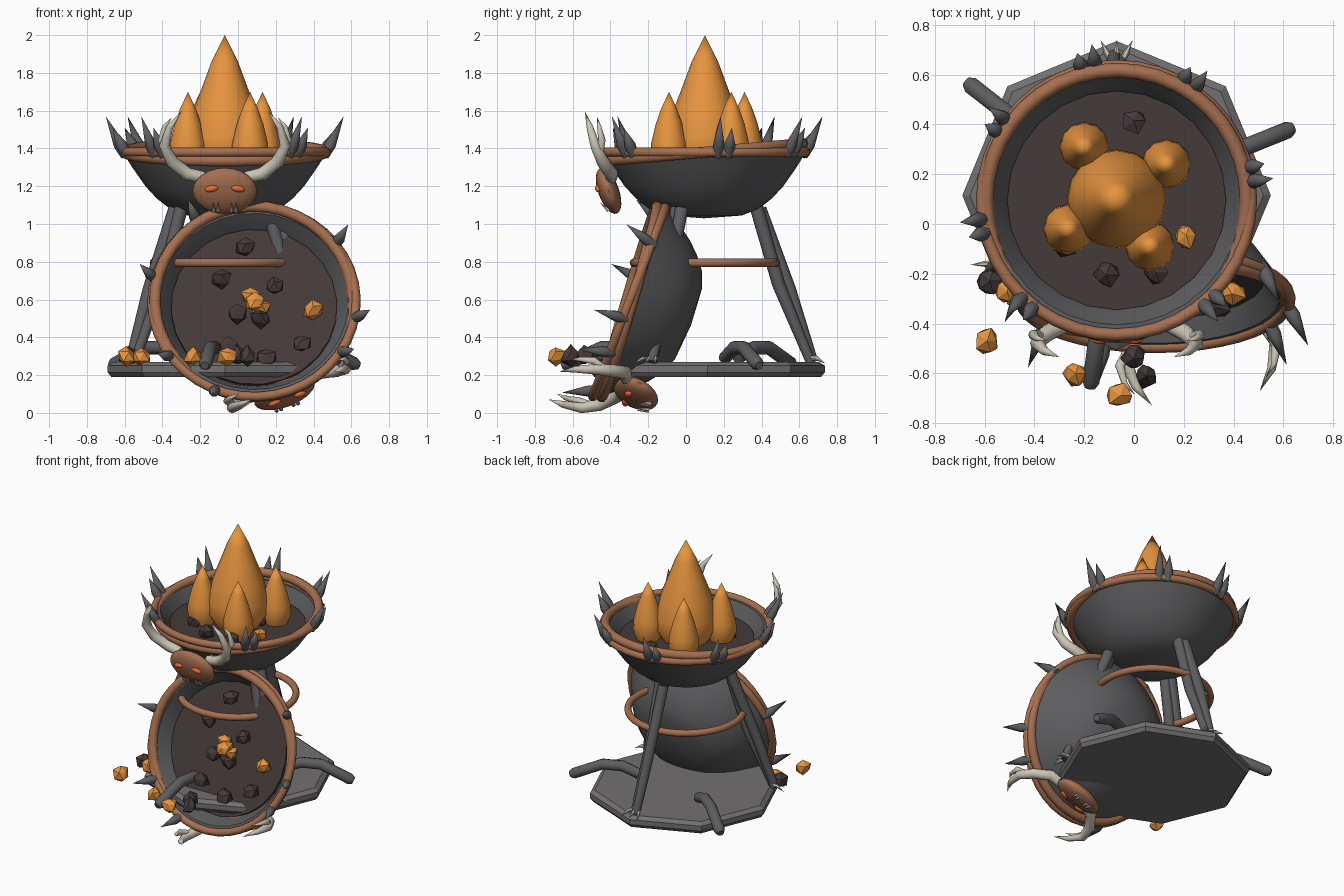
import bpy, bmesh, math, random
from mathutils import Vector, Matrix

if "Cube" in bpy.data.objects:
    bpy.data.objects.remove(bpy.data.objects["Cube"])
random.seed(4)
R = math.radians
T = lambda *p: Matrix.Translation(p)
RX = lambda a: Matrix.Rotation(R(a), 4, 'X')
RZ = lambda a: Matrix.Rotation(R(a), 4, 'Z')


def mat(name, c):
    m = bpy.data.materials.new(name)
    m.diffuse_color = (*c, 1)
    m.use_nodes = True
    m.node_tree.nodes["Principled BSDF"].inputs["Base Color"].default_value = m.diffuse_color
    return m


BROWN = mat("copper_brown", (0.38, 0.16, 0.08))
ORANGE = mat("fire_orange", (0.8, 0.3, 0.05))
DARK = mat("charcoal", (0.06, 0.042, 0.042))
BONE = mat("bone", (0.6, 0.56, 0.46))
EYE = mat("glowing_eye", (0.85, 0.15, 0.03))
IRON = mat("dark_iron", (0.11, 0.11, 0.115))
STONE = mat("slab_grey", (0.17, 0.16, 0.165))
I = Matrix()


def finish(name, bm, M=I, m=IRON, smooth=True):
    bmesh.ops.recalc_face_normals(bm, faces=bm.faces)
    bm.transform(M)
    me = bpy.data.meshes.new(name)
    bm.to_mesh(me)
    bm.free()
    if smooth:
        me.shade_smooth()
        me.set_sharp_from_angle(angle=R(50))
    me.materials.append(m)
    ob = bpy.data.objects.new(name, me)
    bpy.context.collection.objects.link(ob)
    return ob


def skin(bm, rings, closed=False):
    pairs = list(zip(rings, rings[1:])) + ([(rings[-1], rings[0])] if closed else [])
    for a, b in pairs:
        n = max(len(a), len(b))
        for i in range(n):
            j = (i + 1) % n
            if len(a) == 1:
                bm.faces.new((a[0], b[j], b[i]))
            elif len(b) == 1:
                bm.faces.new((a[i], a[j], b[0]))
            else:
                bm.faces.new((a[i], a[j], b[j], b[i]))


def lathe(name, prof, M=I, m=IRON, n=32, smooth=True, closed=False):
    bm = bmesh.new()
    rings = []
    for r, z in prof:
        k = n if r else 1
        rings.append([bm.verts.new((r * math.cos(2 * math.pi * i / n),
                                    r * math.sin(2 * math.pi * i / n), z)) for i in range(k)])
    skin(bm, rings, closed)
    return finish(name, bm, M, m, smooth)


def torus(name, r, t, M, m, n=40, k=10):
    prof = [(r + t * math.cos(2 * math.pi * i / k), t * math.sin(2 * math.pi * i / k)) for i in range(k)]
    return lathe(name, prof, M, m, n, closed=True)


def tube(name, path, radii, M=I, m=IRON, n=10, smooth=True):
    bm = bmesh.new()
    P = [Vector(p) for p in path]
    rings = []
    for i, p in enumerate(P):
        d = P[min(i + 1, len(P) - 1)] - P[max(i - 1, 0)]
        q = Vector((0, 0, 1)).rotation_difference(d)
        k = n if radii[i] else 1
        rings.append([bm.verts.new(p + q @ Vector((radii[i] * math.cos(2 * math.pi * j / n),
                      radii[i] * math.sin(2 * math.pi * j / n), 0))) for j in range(k)])
    skin(bm, rings)
    for r in (rings[0], rings[-1]):
        if len(r) > 1:
            bm.faces.new(r)
    return finish(name, bm, M, m, smooth)


def ball(name, M, scale, m):
    bm = bmesh.new()
    bmesh.ops.create_uvsphere(bm, u_segments=20, v_segments=12, radius=1)
    return finish(name, bm, M @ Matrix.Diagonal((*scale, 1)), m)


def lump(name, loc, r, M=I, m=DARK):
    bm = bmesh.new()
    bmesh.ops.create_icosphere(bm, subdivisions=1, radius=r)
    for v in bm.verts:
        v.co *= random.uniform(0.75, 1.2)
    return finish(name, bm, M @ T(*loc), m, False)


def brazier(tag, M, spikes, mask_shift, mask_turn):
    # bowl, bed of coal and double rim
    lathe(tag + "_bowl", [(0, -.35), (.2, -.335), (.29, -.3), (.36, -.245), (.42, -.18), (.49, -.08),
                          (.54, 0), (.5, 0), (.46, -.06), (.43, -.12), (0, -.12)], M)
    lathe(tag + "_coal_bed", [(0, -.11), (.44, -.11), (.44, -.08), (0, -.08)], M, DARK, 24)
    torus(tag + "_rim", .525, .03, M @ RX(5), BROWN)
    torus(tag + "_outer_rim", .54, .025, M, BROWN)
    # rim spikes
    for a, h in spikes:
        c, s = math.cos(R(a)), math.sin(R(a))
        tube(tag + "_rim_spike", [(r * c, r * s, z) for r, z in
             ((.53, -.02), (.565, .04), (.56 + h * .4, h))], (.026, .03, 0), M, IRON, 8)
    # horned mask with eyes and fangs
    H = M @ T(0, -.515 + mask_shift, -.205)
    F = H @ RX(mask_turn)
    ball(tag + "_mask", F, (.17, .055, .128), BROWN)
    for s in (-1, 1):
        ball(tag + "_eye", F @ T(s * .07, -.048, .03) @ Matrix.Rotation(R(s * 12), 4, 'Y'), (.036, .016, .018), EYE)
        for x in (.035, .06):
            tube(tag + "_fang", [(s * x, -.035, -.1), (s * x, -.065, -.04)], (.012, 0), F, BONE, 6)
        # forked horns
        tube(tag + "_horn", [(s * .11, .015, .07), (s * .2, .015, .09), (s * .28, -.03, .155),
                             (s * .32, -.07, .24), (s * .29, -.1, .34), (s * .23, -.125, .42)],
             (.032, .036, .034, .028, .018, 0), H, BONE)
        tube(tag + "_horn_prong", [(s * .30, -.045, .2), (s * .335, -.035, .27), (s * .32, -.05, .34),
                                   (s * .28, -.06, .39)], (.02, .02, .012, 0), H, BONE)
    # coals and embers lying in the bowl
    for x, y in ((.07, .32), (-.04, -.3), (.16, -.29), (-.11, .2), (.135, .065),
                 (-.106, -.015), (.007, -.08), (-.21, -.18)):
        lump(tag + "_coal", (x, y, -.05), .054, M, DARK)
    for x, y, z in ((.28, -.14, -.04), (.01, .0, -.02), (.0, .05, -.05), (.03, -.03, -.05)):
        lump(tag + "_ember", (x, y, z), .054, M, ORANGE)


C = T(-.07, .1, 0)
pairs = [(a + o, h) for a in (101, 57, 10, 146, 190, 228, 312) for o, h in ((-2, .19), (4, .13))]
brazier("upper", T(-.07, .095, 1.38), pairs, .01, 20)
brazier("fallen", T(.085, -.30, .59) @ RX(69) @ RZ(20),
        [(a, .16) for a in (146, 17, 330, 104, 195, 228, 308)], .045, -5)

# flames
lathe("main_flame", [(0, 1.27), (.14, 1.28), (.2, 1.38), (.195, 1.47), (.168, 1.6), (.122, 1.72),
                     (.07, 1.86), (0, 2)], C, ORANGE, 16)
for x, y in ((-.2, .31), (.13, .24), (-.265, -.02), (.064, -.09)):
    lathe("small_flame", [(0, 1.28), (.07, 1.285), (.1, 1.36), (.094, 1.43), (.07, 1.53), (.042, 1.61),
                          (0, 1.7)], T(x, y, 0), ORANGE, 12)

# base slab and hoop tying the legs
lathe("base_slab", [(0, .19), (.6, .19), (.62, .215), (.62, .25), (.59, .27), (0, .27)],
      T(-.07, .115, 0), STONE, 8, False)
torus("leg_hoop", .375, .023, T(-.07, .1, .795), BROWN)

# three double-strut legs with bone claws, three bent feet between them
for a in (90, 210, 330):
    M = C @ RZ(a)
    y = -.025 if a == 210 else .025
    tube("leg_strut", [(.27, -y * .5, 1.1), (.39, -y * .5, .68), (.56, -y * .5, .27)], (.036, .034, .026), M)
    tube("leg_brace", [(.29, y, 1.08), (.45, y, .65), (.575, y * .4, .27)], (.036, .034, .026), M)
    for t in (-.05, 0, .05):
        tube("leg_claw", [(.55, t * .4, .29), (.59, t * .8, .29), (.64, t * 1.3, .26)], (.012, .012, 0), M, BONE, 6)
for a in (22, 142, 262):
    tube("bent_foot", [(.28, 0, .29), (.42, 0, .345), (.55, 0, .345), (.74, 0, .26), (.765, 0, .25)],
         (.034, .036, .036, .036, .022), C @ RZ(a))

# spilled embers and coals
for x, y in ((-.59, -.47), (-.51, -.27), (-.235, -.6), (-.055, -.69)):
    lump("spilled_ember", (x, y, .3), .052, I, ORANGE)
for x, y in ((.0, -.54), (.05, -.61), (-.58, -.23)):
    lump("spilled_coal", (x, y, .3), .054, I, DARK)
